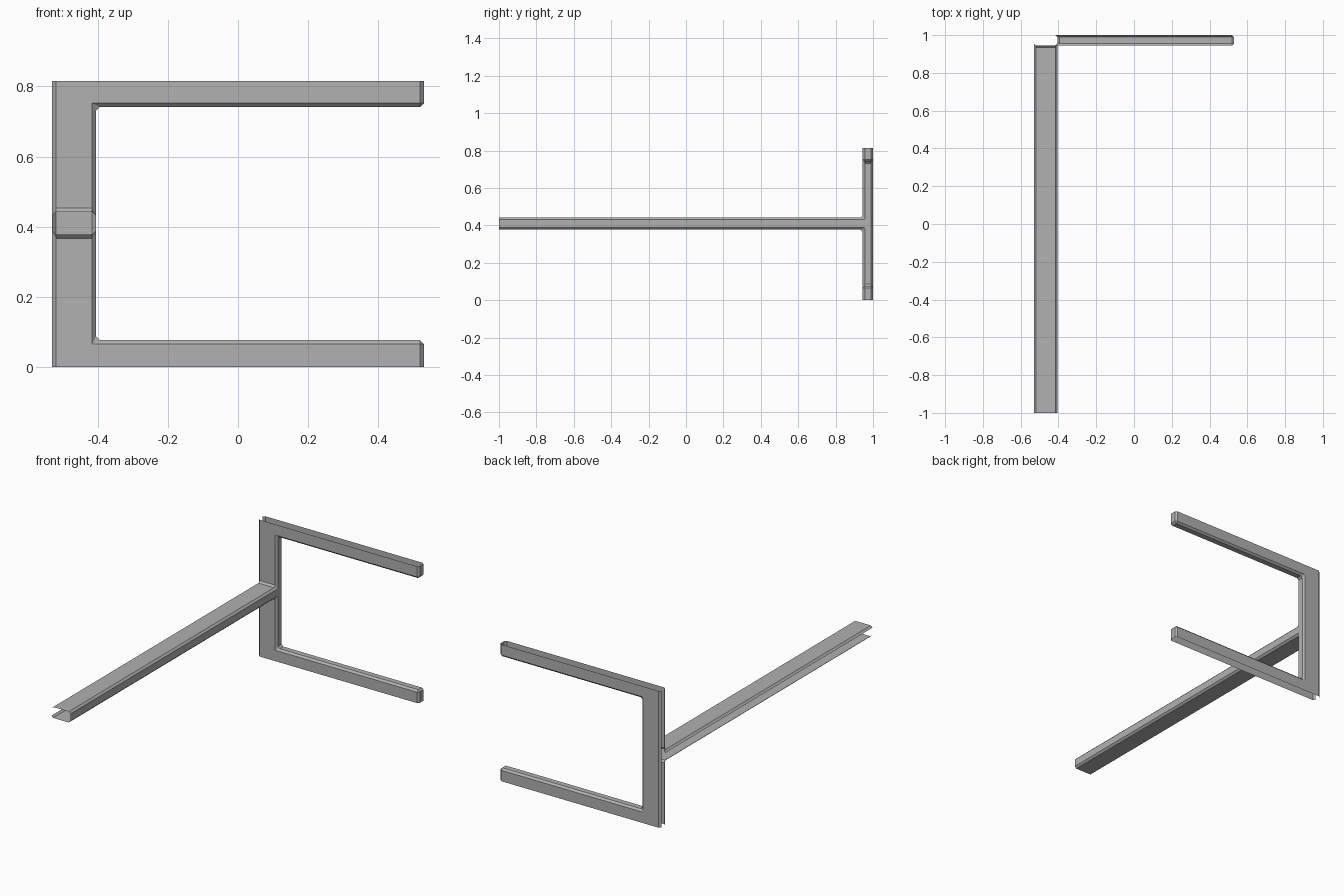
import bpy, bmesh

if "Cube" in bpy.data.objects:
    bpy.data.objects.remove(bpy.data.objects["Cube"])

X0, X1, X2 = -0.53, -0.405, 0.53      # post left, post right, arm tips
YF, YM, YB = -1.0, 0.945, 1.0         # beam end, frame front, frame back
TOP = 0.815
Z = [0.0, 0.076, 0.377, 0.442, 0.741, TOP]
BEV = 0.011

bm = bmesh.new()


def box(x, y, z):
    v = [bm.verts.new((a, b, c)) for a in x for b in y for c in z]
    for f in ((0, 1, 3, 2), (4, 6, 7, 5), (0, 4, 5, 1),
              (2, 3, 7, 6), (0, 2, 6, 4), (1, 5, 7, 3)):
        bm.faces.new([v[i] for i in f])


# upright post, in sections
for a, b in zip(Z, Z[1:]):
    box((X0, X1), (YM, YB), (a, b))
# two arms
box((X1, X2), (YM, YB), (Z[0], Z[1]))
box((X1, X2), (YM, YB), (Z[4], Z[5]))
# long beam
box((X0, X1), (YF, YM), (Z[2], Z[3]))

# fuse the blocks: drop the shared walls, weld, merge flat regions
faces = bm.faces[:]
centres = [f.calc_center_median() for f in faces]
inner = [f for i, f in enumerate(faces)
         if any(j != i and (centres[i] - c).length < 1e-4
                for j, c in enumerate(centres))]
bmesh.ops.delete(bm, geom=inner, context='FACES')
bmesh.ops.remove_doubles(bm, verts=bm.verts[:], dist=1e-5)
bmesh.ops.recalc_face_normals(bm, faces=bm.faces[:])
bmesh.ops.dissolve_limit(bm, angle_limit=0.01, verts=bm.verts[:], edges=bm.edges[:])


def cut_plane(points):
    """True when all points lie on one of the open top, bottom or beam-end planes."""
    return any(all(abs(p[i] - v) < 1e-4 for p in points)
               for i, v in ((2, 0.0), (2, TOP), (1, YF)))


# chamfer every sharp edge except those on the cut planes
edges = [e for e in bm.edges if len(e.link_faces) == 2
         and e.calc_face_angle(0) > 0.5
         and not cut_plane([v.co for v in e.verts])]
bmesh.ops.bevel(bm, geom=edges, offset=BEV, offset_type='OFFSET', segments=1,
                profile=0.5, affect='EDGES', clamp_overlap=True)

# open the outer sides
open_faces = [f for f in bm.faces if cut_plane([v.co for v in f.verts])
              or all(abs(v.co.x - X0) < 1e-4 for v in f.verts)]
bmesh.ops.delete(bm, geom=open_faces, context='FACES')

me = bpy.data.meshes.new("forked_frame")
bm.to_mesh(me)
bm.free()
ob = bpy.data.objects.new("forked_frame", me)
bpy.context.collection.objects.link(ob)

# darker grey finish
mat = bpy.data.materials.new("dark_grey")
mat.diffuse_color = (0.44, 0.44, 0.44, 1)
mat.use_nodes = True
mat.node_tree.nodes["Principled BSDF"].inputs["Base Color"].default_value = mat.diffuse_color
me.materials.append(mat)
